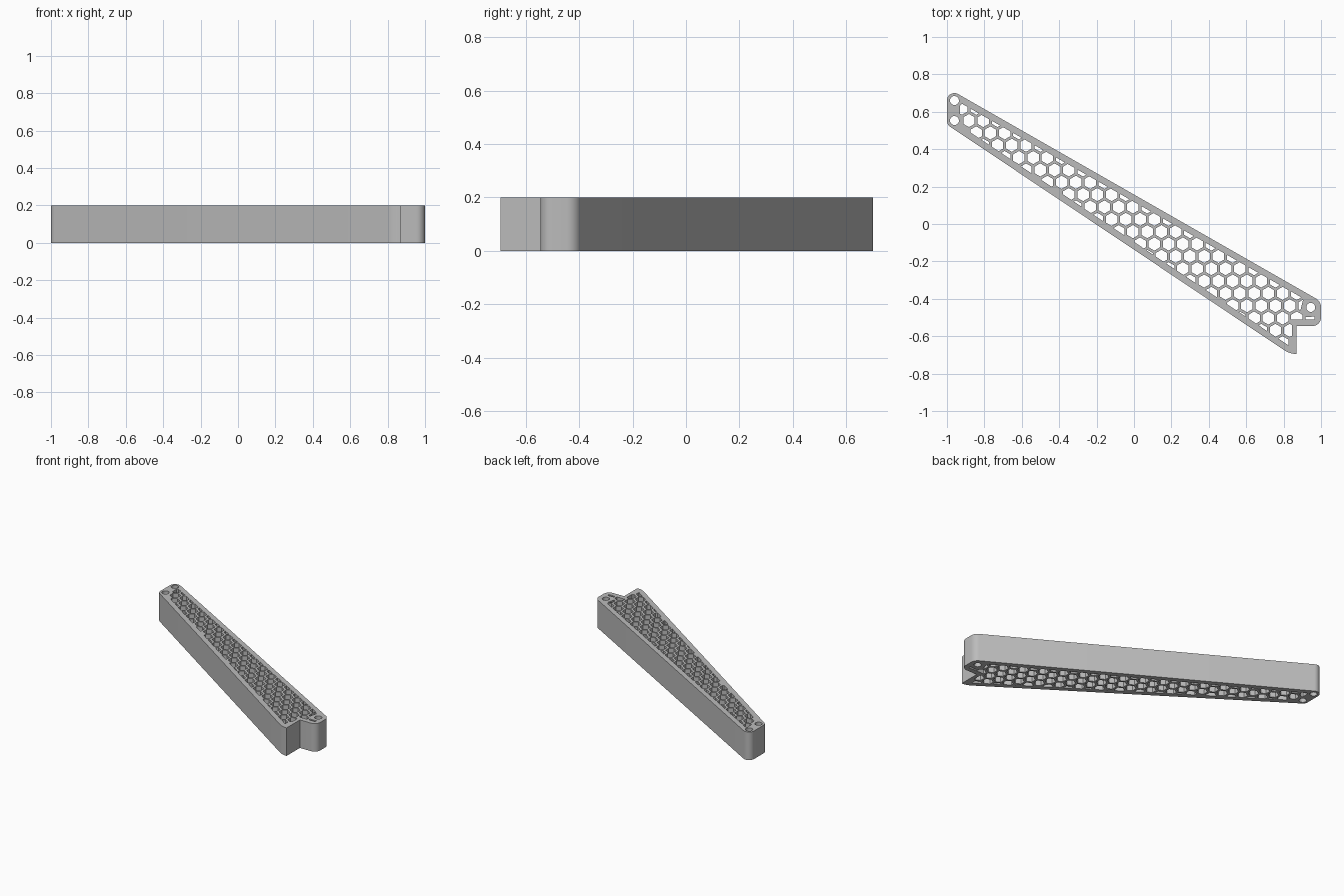
import bpy, bmesh
from math import cos, sin, radians, sqrt
from mathutils import Vector

cube = bpy.data.objects.get("Cube")
if cube:
    bpy.data.objects.remove(cube, do_unlink=True)

HEIGHT = 0.2
RIM = 0.035
PITCH = 0.0762       # spacing of honeycomb cells
CELL_FLAT = 0.061    # cell width across flats
UPPER = Vector((-0.96, 0.66))
LOWER = Vector((-0.96, 0.553))
BOSS = Vector((0.945, -0.446))


def arc(c, r, a0, a1, n):
    return [Vector((c[0] + r * cos(radians(a0 + (a1 - a0) * i / n)),
                    c[1] + r * sin(radians(a0 + (a1 - a0) * i / n)))) for i in range(n + 1)]


def clip(poly, n, limit):
    """Keep the part of a polygon where p.n <= limit."""
    out = []
    for i, a in enumerate(poly):
        b = poly[(i + 1) % len(poly)]
        da, db = a.dot(n) - limit, b.dot(n) - limit
        if da <= 0:
            out.append(a)
        if da * db < 0:
            out.append(a.lerp(b, da / (da - db)))
    return out


def area(poly):
    return abs(sum(p.cross(poly[i - 1]) for i, p in enumerate(poly))) / 2 if len(poly) > 2 else 0


# Outer wall, counter-clockwise, with rounded ends and a notch
outline = (arc(BOSS, 0.055, 0, 60.3, 10) + arc(UPPER, 0.04, 60.3, 180, 14)
           + arc(LOWER, 0.04, 180, 236.2, 8) + arc((0.87, -0.575), 0.12, 236.2, 270, 8)
           + [Vector((0.87, -0.545))] + arc((0.955, -0.5), 0.045, 270, 360, 10))

# Screw holes
loops = [outline] + [arc(c, 0.024, 0, 345, 23) for c in (UPPER, LOWER, BOSS)]

# Honeycomb cells trimmed to the inside of the rim
top_n = Vector((cos(radians(60.3)), sin(radians(60.3))))
low_n = Vector((cos(radians(236.2)), sin(radians(236.2))))
right, down = Vector((1, 0)), Vector((0, -1))
for row in range(-3, 21):
    for col in range(-2, 28):
        c = Vector((-0.882 + PITCH * (col + 0.5 * (row % 2)), 0.553 - row * PITCH * sqrt(3) / 2))
        cell = arc(c, CELL_FLAT / sqrt(3), 30, 330, 5)
        cell = clip(cell, top_n, UPPER.dot(top_n) + 0.04 - RIM)
        cell = clip(cell, low_n, LOWER.dot(low_n) + 0.04 - RIM)
        cell = clip(cell, -right, 0.93)
        cell = clip(cell, right, 1 - RIM)
        if c.y < -0.52:
            cell = clip(cell, right, 0.87 - RIM + 0.01)
        elif c.x > 0.82:
            cell = clip(cell, down, 0.51)
        for boss, r in ((UPPER, 0.04), (LOWER, 0.042), (BOSS, 0.05)):
            if (c - boss).length > 0.001:
                n = (boss - c).normalized()
                cell = clip(cell, n, boss.dot(n) - r)
        if area(cell) > 0.0002:
            loops.append(cell)

# Filled flat profile extruded to a plate
curve = bpy.data.curves.new("honeycomb_bracket", 'CURVE')
curve.dimensions = '2D'
curve.fill_mode = 'BOTH'
curve.extrude = HEIGHT / 2
for loop in loops:
    pts = [p for i, p in enumerate(loop) if (p - loop[i - 1]).length > 1e-4]
    spline = curve.splines.new('POLY')
    spline.points.add(len(pts) - 1)
    for sp, p in zip(spline.points, pts):
        sp.co = (p.x, p.y, 0, 1)
    spline.use_cyclic_u = True
plate = bpy.data.objects.new("honeycomb_bracket", curve)
bpy.context.collection.objects.link(plate)
bpy.ops.object.select_all(action='DESELECT')
plate.select_set(True)
bpy.context.view_layer.objects.active = plate
bpy.ops.object.convert(target='MESH')
plate = bpy.context.object

# Weld the walls to the caps and stand the plate on the ground
bm = bmesh.new()
bm.from_mesh(plate.data)
bmesh.ops.remove_doubles(bm, verts=bm.verts, dist=1e-5)
bmesh.ops.translate(bm, verts=bm.verts, vec=(0, 0, HEIGHT / 2))
bmesh.ops.recalc_face_normals(bm, faces=bm.faces)
bm.to_mesh(plate.data)
bm.free()
bpy.ops.object.shade_smooth_by_angle(angle=radians(30))

# Plain grey plastic
grey = bpy.data.materials.new("light_grey")
grey.use_nodes = True
colour = (0.5, 0.5, 0.5, 1)
grey.diffuse_color = colour
grey.node_tree.nodes["Principled BSDF"].inputs["Base Color"].default_value = colour
plate.data.materials.clear()
plate.data.materials.append(grey)
